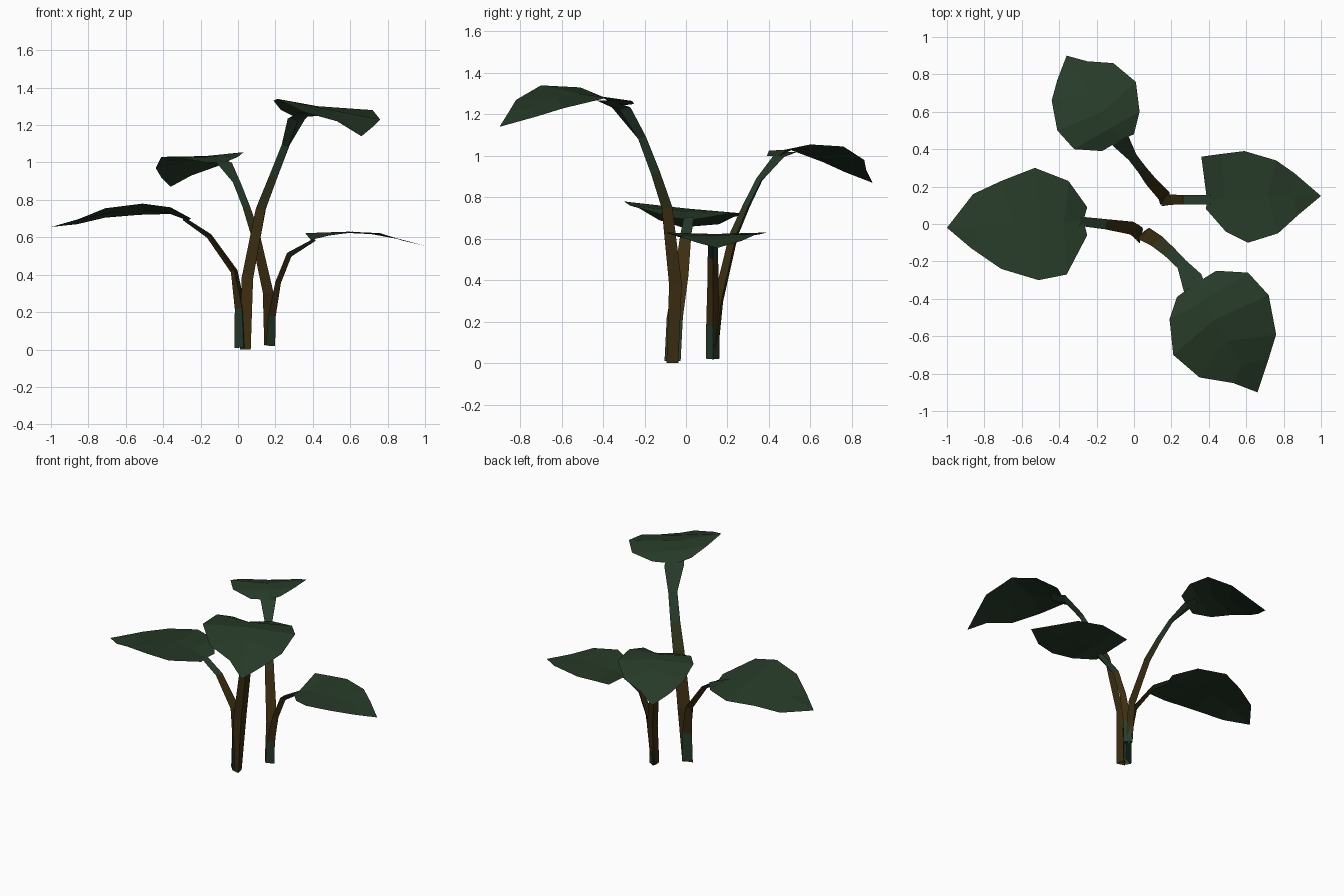
import bpy
from mathutils import Vector


def material(name, rgb):
    m = bpy.data.materials.new(name)
    m.diffuse_color = (*rgb, 1)
    return m


LEAF = material("leaf green", (0.020, 0.043, 0.021))
BROWN = material("stem brown", (0.045, 0.027, 0.006))
OLIVE = material("stem olive", (0.030, 0.034, 0.012))
GREEN = material("stem green", (0.021, 0.046, 0.026))


def add_mesh(name, verts, faces, mats):
    me = bpy.data.meshes.new(name)
    me.from_pydata([tuple(v) for v in verts], [], faces)
    for m in mats:
        me.materials.append(m)
    ob = bpy.data.objects.new(name, me)
    bpy.context.collection.objects.link(ob)
    return ob


# Leaf blade: two edge chains joined to an arched midrib (base, middle, tip)
def leaf(name, rib, side_a, side_b):
    b, m, t = (Vector(p) for p in rib)
    n = len(side_a)
    verts = []
    for i in range(n):
        u = i / n
        mid = b * (1 - u) * (1 - 2 * u) + m * 4 * u * (1 - u) + t * u * (2 * u - 1)
        verts += [Vector(side_a[i]), mid, Vector(side_b[i])]
    verts.append(t)
    faces = []
    for i in range(n - 1):
        k = 3 * i
        faces += [(k, k + 3, k + 4, k + 1), (k + 1, k + 4, k + 5, k + 2)]
    k, tip = 3 * (n - 1), 3 * n
    faces += [(k, tip, k + 1), (k + 1, tip, k + 2)]
    # make the blade face upwards
    p, q, r = (verts[j] for j in faces[0][:3])
    if (q - p).cross(r - p).z < 0:
        faces = [f[::-1] for f in faces]
    add_mesh(name, verts, faces, [LEAF])


# Stem: flattened three-sided tube along a path; colours change along the height
def stem(name, path, widths, depths, colours):
    pts = [Vector(p) for p in path]
    out = pts[-1] - pts[0]
    out.z = 0
    out.normalize()
    side = Vector((-out.y, out.x, 0))
    verts, faces = [], []
    for i, p in enumerate(pts):
        d = (pts[min(i + 1, len(pts) - 1)] - pts[max(i - 1, 0)]).normalized()
        under = side.cross(d).normalized()
        if under.dot(out) < 0:
            under = -under
        w, t = widths[i] / 2, depths[i]
        verts += [p + side * w - under * t / 3, p + under * t * 2 / 3,
                  p - side * w - under * t / 3]
    for i in range(len(pts) - 1):
        for j in range(3):
            a, c = 3 * i + j, 3 * i + (j + 1) % 3
            faces.append((a, c, c + 3, a + 3))
    ob = add_mesh(name, verts, faces, [BROWN, OLIVE, GREEN])
    for f in ob.data.polygons:
        f.material_index = colours[f.index // 3]


# Large plant: low left leaf and tall front leaf
leaf("left_leaf",
     [(-0.27, 0.02, 0.69), (-0.57, 0.0, 0.745), (-1.0, -0.02, 0.655)],
     [(-0.25, -0.06, 0.70), (-0.36, -0.27, 0.76), (-0.51, -0.30, 0.78),
      (-0.71, -0.24, 0.755), (-0.87, -0.13, 0.69)],
     [(-0.25, 0.09, 0.70), (-0.35, 0.23, 0.725), (-0.53, 0.30, 0.72),
      (-0.71, 0.23, 0.705), (-0.86, 0.16, 0.67)])
leaf("front_leaf",
     [(0.31, -0.33, 1.24), (0.46, -0.57, 1.295), (0.66, -0.90, 1.14)],
     [(0.44, -0.25, 1.25), (0.61, -0.26, 1.265), (0.72, -0.38, 1.28),
      (0.76, -0.59, 1.23), (0.72, -0.72, 1.19)],
     [(0.23, -0.39, 1.28), (0.19, -0.51, 1.33), (0.21, -0.70, 1.34),
      (0.35, -0.82, 1.27), (0.53, -0.85, 1.22)])
stem("left_stem",
     [(0.02, -0.06, 0.01), (0.015, -0.05, 0.22), (-0.02, -0.02, 0.42),
      (-0.155, 0.0, 0.61), (-0.29, 0.015, 0.70)],
     [0.08, 0.08, 0.07, 0.055, 0.05], [0.06, 0.05, 0.03, 0.025, 0.015], [2, 0, 0, 2])
stem("front_stem",
     [(0.045, -0.07, 0.0), (0.06, -0.06, 0.38), (0.13, -0.10, 0.75),
      (0.195, -0.155, 0.92), (0.26, -0.22, 1.09), (0.315, -0.315, 1.23), (0.36, -0.40, 1.265)],
     [0.06, 0.085, 0.075, 0.065, 0.06, 0.13, 0.10],
     [0.05, 0.045, 0.035, 0.03, 0.025, 0.015, 0.01], [0, 0, 1, 2, 2, 2])

# Small plant: low right leaf and back leaf, turned the other way
leaf("right_leaf",
     [(0.39, 0.13, 0.585), (0.65, 0.14, 0.622), (1.0, 0.15, 0.555)],
     [(0.36, 0.36, 0.622), (0.47, 0.375, 0.626), (0.59, 0.39, 0.63),
      (0.76, 0.34, 0.622), (0.86, 0.27, 0.59)],
     [(0.385, 0.08, 0.585), (0.49, -0.04, 0.61), (0.61, -0.10, 0.63),
      (0.77, -0.05, 0.618), (0.88, 0.05, 0.582)])
leaf("back_leaf",
     [(-0.07, 0.45, 1.0), (-0.20, 0.64, 1.025), (-0.36, 0.90, 0.87)],
     [(0.0, 0.48, 1.03), (0.03, 0.60, 1.055), (0.01, 0.76, 1.045),
      (-0.11, 0.86, 0.98), (-0.25, 0.87, 0.93)],
     [(-0.17, 0.39, 1.0), (-0.32, 0.40, 1.025), (-0.41, 0.50, 1.03),
      (-0.44, 0.66, 0.97), (-0.41, 0.77, 0.92)])
stem("right_stem",
     [(0.165, 0.13, 0.02), (0.175, 0.13, 0.18), (0.21, 0.13, 0.36),
      (0.27, 0.13, 0.51), (0.41, 0.13, 0.59)],
     [0.065, 0.065, 0.055, 0.05, 0.05], [0.05, 0.04, 0.03, 0.03, 0.015], [2, 0, 0, 2])
stem("back_stem",
     [(0.155, 0.13, 0.025), (0.155, 0.16, 0.30), (0.085, 0.235, 0.62),
      (0.04, 0.295, 0.76), (-0.01, 0.36, 0.89), (-0.075, 0.45, 0.995), (-0.11, 0.51, 1.015)],
     [0.055, 0.07, 0.06, 0.05, 0.05, 0.10, 0.08],
     [0.04, 0.035, 0.03, 0.025, 0.02, 0.012, 0.01], [0, 0, 1, 2, 2, 2])
